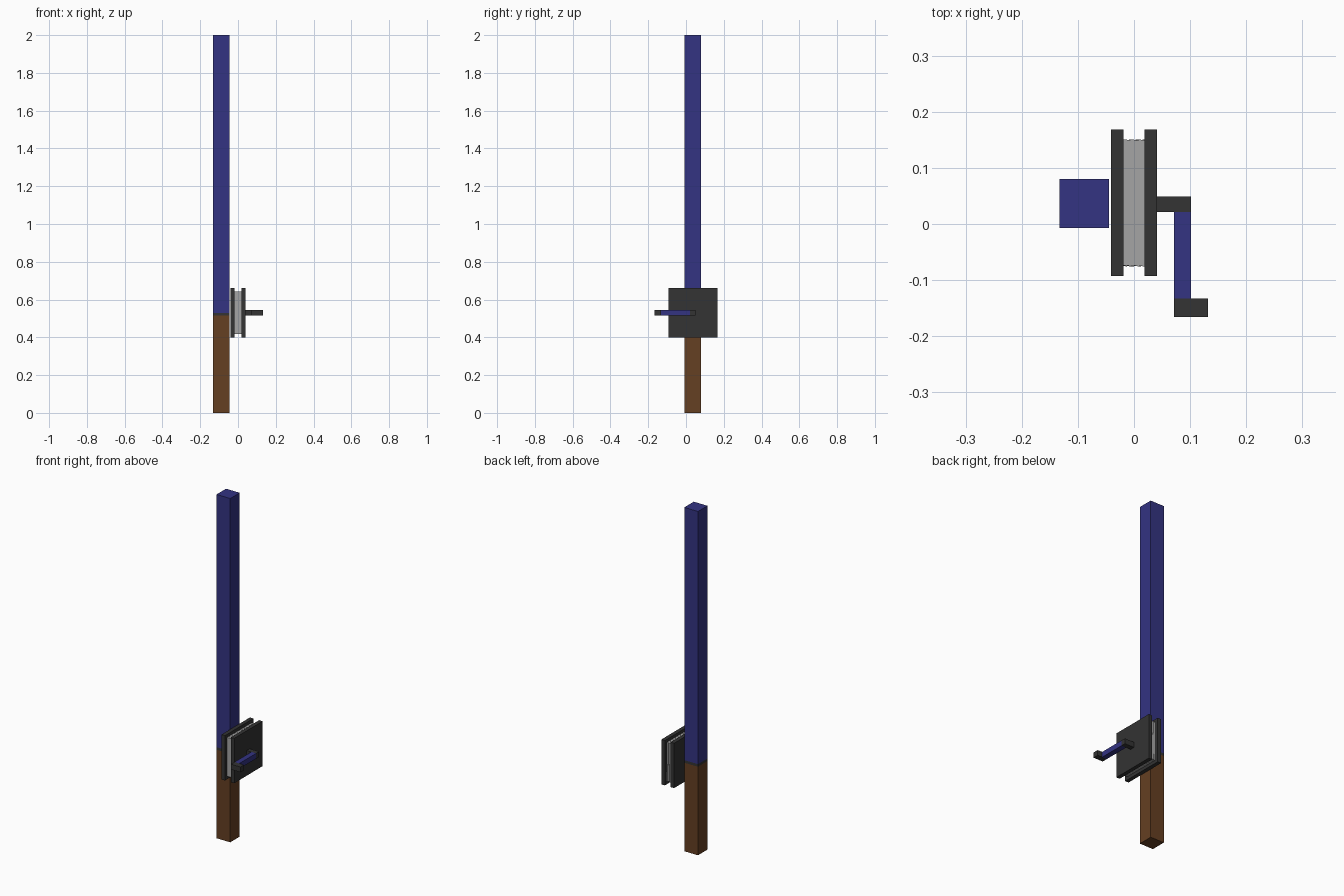
import bpy, random
from mathutils import Matrix, Vector

if "Cube" in bpy.data.objects:
    bpy.data.objects.remove(bpy.data.objects["Cube"])

random.seed(4)


def material(name, rgb):
    m = bpy.data.materials.new(name)
    m.diffuse_color = (*rgb, 1)
    m.use_nodes = True
    m.node_tree.nodes["Principled BSDF"].inputs["Base Color"].default_value = m.diffuse_color
    return m


BLUE = material("rod blue", (0.033, 0.033, 0.223))
DARK = material("dark grey", (0.033, 0.033, 0.033))
BROWN = material("cork brown", (0.130, 0.050, 0.016))
LINE = material("line grey", (0.376, 0.376, 0.376))


def box(name, x, y, z, mat, turn=0.0):
    """Box from (min, max) ranges, optionally turned about the x axis."""
    bpy.ops.mesh.primitive_cube_add(size=1)
    ob = bpy.context.object
    ob.name = name
    centre = Vector([(r[0] + r[1]) / 2 for r in (x, y, z)])
    size = Matrix.Diagonal([r[1] - r[0] for r in (x, y, z)]).to_4x4()
    ob.data.transform(Matrix.Translation(centre) @ Matrix.Rotation(turn, 4, 'X') @ size)
    ob.data.materials.append(mat)
    return ob


# Rod: grip, collar and long shaft
RX, RY = (-0.133, -0.045), (-0.007, 0.080)
box("grip", RX, RY, (0, 0.515), BROWN)
box("collar", RX, RY, (0.515, 0.530), DARK)
box("shaft", RX, RY, (0.530, 2.0), BLUE)

# Reel side plates
CY, CZ = 0.0375, 0.530
for side, x in (("left", (-0.041, -0.0185)), ("right", (0.0185, 0.041))):
    box("reel_plate_" + side, x, (CY - 0.1305, CY + 0.1305),
        (CZ - 0.1305, CZ + 0.1305), DARK)

# Wound line: thin square turns, each slightly uneven
N = 12
step = 0.037 / N
for i in range(N):
    h = 0.1125 + random.uniform(-0.0006, 0.0006)
    x0 = -0.0185 + i * step
    box(f"line_turn_{i + 1}", (x0, x0 + step), (CY - h, CY + h), (CZ - h, CZ + h),
        LINE, random.uniform(-0.006, 0.006))

# Crank: axle, arm and knob
HZ = (0.515, 0.546)
box("crank_axle", (0.041, 0.102), (0.021, 0.049), HZ, DARK)
box("crank_arm", (0.071, 0.102), (-0.133, 0.021), HZ, BLUE)
box("crank_knob", (0.071, 0.132), (-0.166, -0.133), HZ, DARK)
